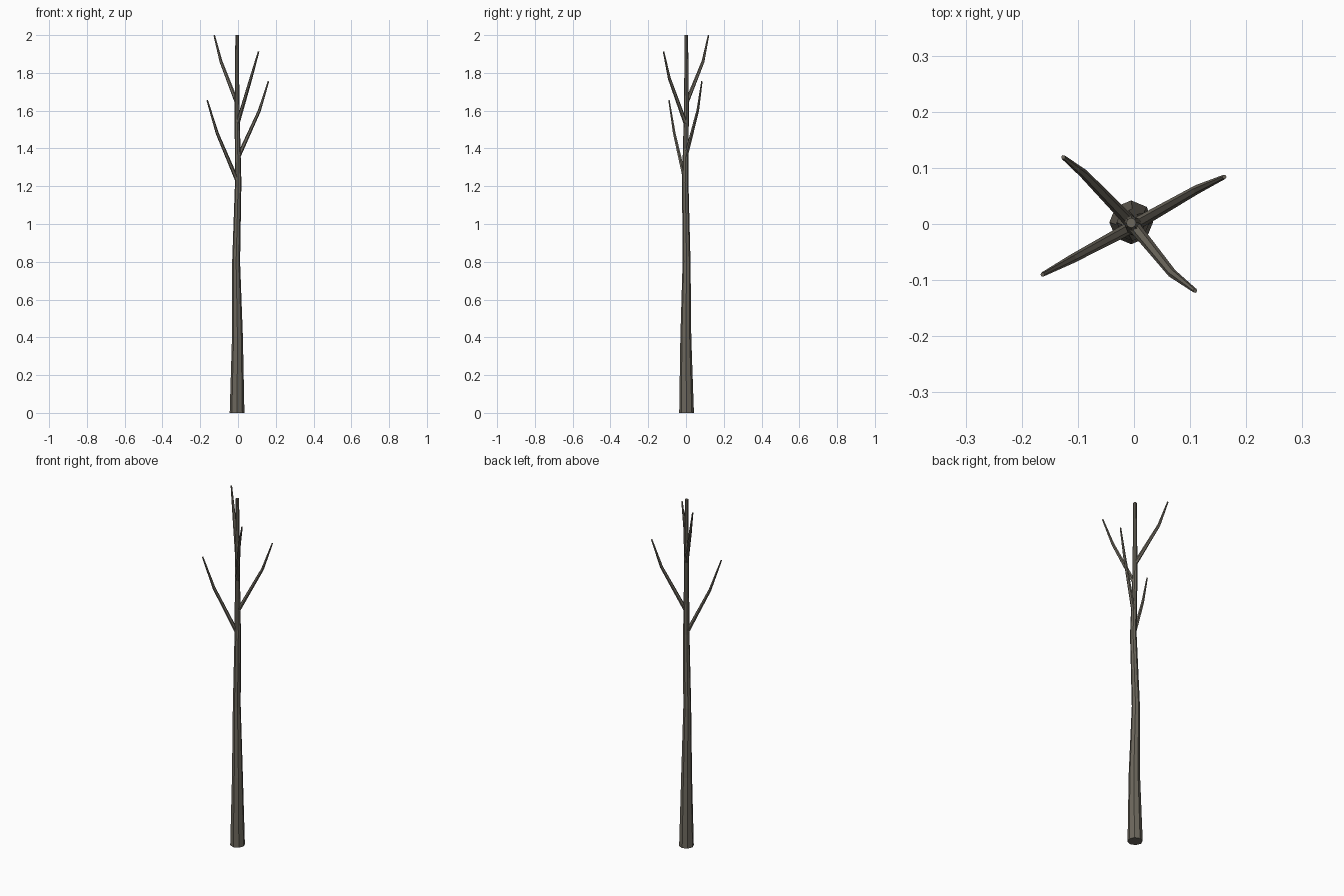
import bpy, bmesh, math
from mathutils import Vector

if "Cube" in bpy.data.objects:
    bpy.data.objects.remove(bpy.data.objects["Cube"])

bark = bpy.data.materials.new("grey_brown_bark")
bark.diffuse_color = (0.150, 0.135, 0.108, 1)
bark.use_nodes = True
bark.node_tree.nodes["Principled BSDF"].inputs["Base Color"].default_value = bark.diffuse_color


def tube(name, path, sides, level=False):
    """Tapered flat-faced tube through (x, y, z, radius) points."""
    pts = [Vector(p[:3]) for p in path]
    bm = bmesh.new()
    rings = []
    for i, p in enumerate(pts):
        t = (pts[min(i + 1, len(pts) - 1)] - pts[max(i - 1, 0)]).normalized()
        if level:
            t = Vector((0, 0, 1))
        u = (Vector((1, 0, 0)) if level else t.cross(Vector((0, 0, 1)))).normalized()
        v = t.cross(u)
        rings.append([bm.verts.new(p + path[i][3] * (
            u * math.cos(2 * math.pi * k / sides) + v * math.sin(2 * math.pi * k / sides)))
            for k in range(sides)])
    for a, b in zip(rings, rings[1:]):
        for k in range(sides):
            n = (k + 1) % sides
            bm.faces.new((a[k], a[n], b[n], b[k]))
    bm.faces.new(rings[0][::-1])
    bm.faces.new(rings[-1])
    bmesh.ops.recalc_face_normals(bm, faces=bm.faces)
    me = bpy.data.meshes.new(name)
    bm.to_mesh(me)
    bm.free()
    me.materials.append(bark)
    ob = bpy.data.objects.new(name, me)
    bpy.context.collection.objects.link(ob)


# Trunk: slightly wavy, eight sides
tube("trunk", [(-0.005, 0.003, 0, 0.039), (-0.003, -0.001, 0.4, 0.029),
               (-0.010, 0.003, 0.8, 0.021), (0.001, -0.004, 1.22, 0.017),
               (-0.005, 0.002, 1.6, 0.013), (-0.005, 0.002, 2.0, 0.009)], 8, True)

# Branches: start, bend and tip
branches = [
    ((-0.006, -0.006, 1.235), (-0.110, -0.062, 1.48), (-0.163, -0.090, 1.655)),
    ((0.004, 0.000, 1.36), (0.113, 0.062, 1.60), (0.161, 0.084, 1.755)),
    ((-0.001, -0.003, 1.535), (0.068, -0.088, 1.77), (0.109, -0.119, 1.913)),
    ((-0.007, 0.004, 1.645), (-0.090, 0.090, 1.86), (-0.126, 0.119, 1.999)),
]
for i, (s, m, e) in enumerate(branches):
    tube(f"branch_{i + 1}", [(*s, 0.011), (*m, 0.008), (*e, 0.004)], 6)
